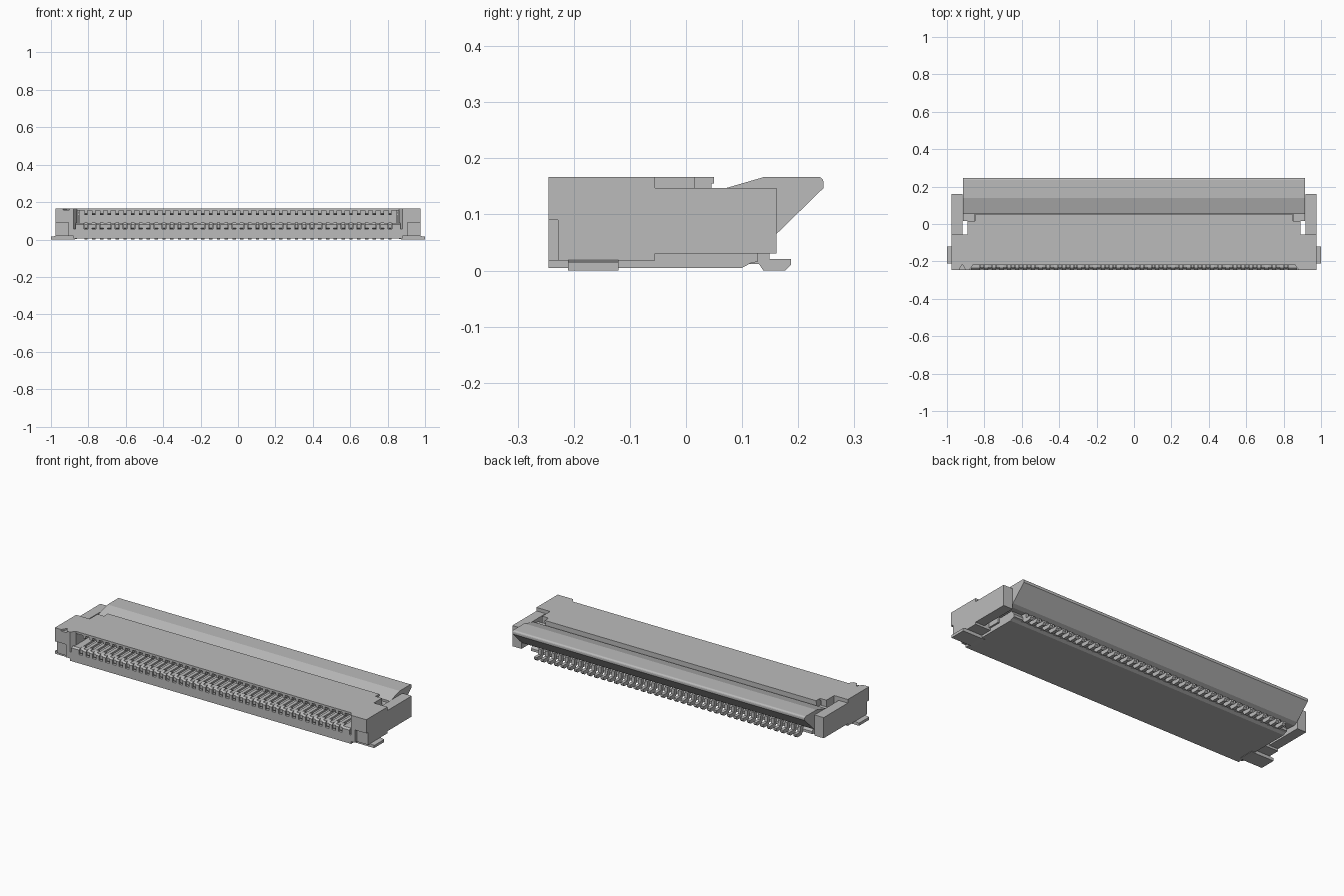
import bpy, bmesh, math

cube = bpy.data.objects.get("Cube")
if cube:
    bpy.data.objects.remove(cube, do_unlink=True)

grey = bpy.data.materials.new("light grey")
grey.use_nodes = True
COL = (0.5, 0.5, 0.5, 1)
grey.diffuse_color = COL
grey.node_tree.nodes["Principled BSDF"].inputs["Base Color"].default_value = COL


def add_prism(bm, pts, axis, a, b):
    """Extrude a 2D outline along an axis: x takes (y, z), y takes (x, z), z takes (x, y)."""
    def place(p, t):
        return {"x": (t, p[0], p[1]), "y": (p[0], t, p[1]), "z": (p[0], p[1], t)}[axis]
    lo = [bm.verts.new(place(p, a)) for p in pts]
    hi = [bm.verts.new(place(p, b)) for p in pts]
    n = len(pts)
    faces = [bm.faces.new(lo), bm.faces.new(hi)]
    for i in range(n):
        j = (i + 1) % n
        faces.append(bm.faces.new((lo[i], lo[j], hi[j], hi[i])))
    bmesh.ops.recalc_face_normals(bm, faces=faces)


def make(name, prisms):
    bm = bmesh.new()
    for p in prisms:
        add_prism(bm, *p)
    me = bpy.data.meshes.new(name)
    bm.to_mesh(me)
    bm.free()
    me.materials.append(grey)
    ob = bpy.data.objects.new(name, me)
    bpy.context.scene.collection.objects.link(ob)
    return ob


def box(x0, x1, y0, y1, z0, z1):
    return ([(x0, y0), (x1, y0), (x1, y1), (x0, y1)], "z", z0, z1)


COUNT, PITCH, PIN = 40, 1 / 24, 0.018
xs = [(i - (COUNT - 1) / 2) * PITCH for i in range(COUNT)]

# Housing floor with a chamfered rear edge
make("base_slab", [([(-0.245, 0.005), (0.10, 0.005), (0.115, 0.013), (0.128, 0.016),
                     (0.128, 0.03), (0.11, 0.055), (-0.245, 0.055)], "x", -0.88, 0.88)])

# Ribs on the front lip between the contacts
ribs = []
edges = [-0.87] + xs + [0.87]
for i in range(COUNT + 1):
    left = edges[i] + (PIN / 2 + 0.002 if i else 0)
    right = edges[i + 1] - (PIN / 2 + 0.002 if i < COUNT else 0)
    ribs.append(([(-0.245, 0.055), (0.0, 0.055), (0.0, 0.088), (-0.235, 0.088), (-0.245, 0.08)],
                 "x", left, right))
make("lip_ribs", ribs)

# Top cover and inner rear wall
cover = [(-0.87, -0.22), (0.87, -0.22), (0.89, -0.2), (0.89, 0.015), (0.85, 0.015), (0.85, 0.05),
         (-0.85, 0.05), (-0.85, 0.015), (-0.89, 0.015), (-0.89, -0.2)]
make("top_cover", [(cover, "z", 0.155, 0.167)])
make("rear_wall", [box(-0.85, 0.85, 0.0, 0.045, 0.05, 0.157)])

# Contacts: lower beam, upper beam and solder tail
lower = [(-0.238, 0.062), (-0.23, 0.055), (0.01, 0.055), (0.01, 0.08), (-0.19, 0.08),
         (-0.21, 0.092), (-0.23, 0.088), (-0.238, 0.08)]
upper = [(-0.215, 0.138), (-0.205, 0.132), (-0.19, 0.138), (0.01, 0.138), (0.01, 0.156), (-0.215, 0.156)]
tail = [(0.1, 0.012), (0.13, 0.012), (0.138, 0.0), (0.177, 0.0), (0.187, 0.01), (0.187, 0.021),
        (0.149, 0.021), (0.147, 0.05), (0.1, 0.05)]
for name, outline in (("lower_contacts", lower), ("upper_contacts", upper), ("solder_tails", tail)):
    make(name, [(outline, "x", x - PIN / 2, x + PIN / 2) for x in xs])

# End blocks, hinge arms and solder tabs, mirrored left and right
for s, side in ((1, "left"), (-1, "right")):
    def m(pts):
        return [(s * x, v) for x, v in pts]
    top = [(0.862, -0.22), (0.88, -0.245), (0.975, -0.245), (0.975, -0.055), (0.862, -0.055)]
    if s < 0:  # small triangular corner mark
        mark_top = top[:2] + [(0.9, -0.245), (0.918, -0.215), (0.936, -0.245)] + top[2:]
    else:
        mark_top = top
    low = [(0.862, -0.22), (0.88, -0.245), (0.905, -0.245), (0.905, -0.228), (0.975, -0.228),
           (0.975, -0.055), (0.862, -0.055)]
    make("end_block_" + side, [(m(low), "z", 0.018, 0.09), (m(top), "z", 0.09, 0.158),
                               (m(mark_top), "z", 0.158, 0.167)])
    make("end_wall_" + side, [(m([(0.855, -0.056), (0.89, -0.056), (0.89, 0.015), (0.855, 0.015)]),
                               "z", 0.03, 0.156)])
    make("hinge_arm_" + side, [(m([(0.918, -0.056), (0.975, -0.056), (0.975, 0.161), (0.918, 0.161)]),
                                "z", 0.03, 0.147)])
    make("solder_tab_" + side, [(m([(0.86, 0.003), (0.885, 0.0), (1.0, 0.0), (1.0, 0.015),
                                    (0.975, 0.019), (0.86, 0.019)]), "y", -0.21, -0.12)])

# Flip lock with a rounded rear tip
tip = [(0.235 + 0.01 * math.sin(a), 0.157 + 0.01 * math.cos(a))
       for a in (math.radians(d) for d in range(0, 91, 15))]
lock = [(0.054, 0.142), (0.14, 0.167)] + tip + [(0.245, 0.147), (0.161, 0.065), (0.14, 0.055), (0.054, 0.06)]
make("flip_lock", [(lock, "x", -0.915, 0.915)] +
     [box(min(s * 0.852, s * 0.915), max(s * 0.852, s * 0.915), 0.016, 0.056, 0.06, 0.13) for s in (1, -1)])
